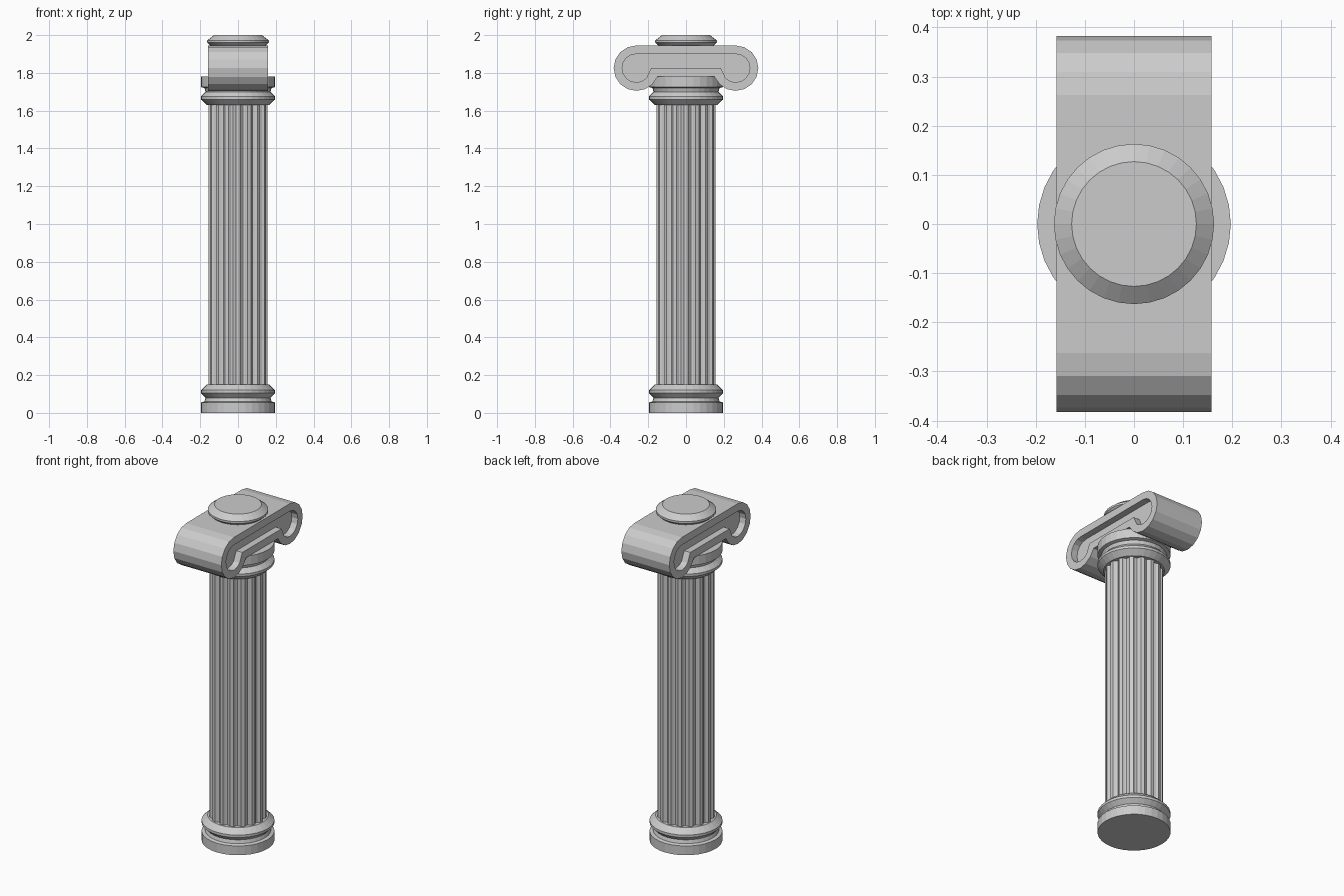
import bpy, bmesh
from math import sin, cos, pi, radians

if "Cube" in bpy.data.objects:
    bpy.data.objects.remove(bpy.data.objects["Cube"])

SEG = 32
FLUTES = 16


def finish(name, bm):
    bmesh.ops.recalc_face_normals(bm, faces=bm.faces[:])
    me = bpy.data.meshes.new(name)
    bm.to_mesh(me)
    bm.free()
    ob = bpy.data.objects.new(name, me)
    bpy.context.collection.objects.link(ob)
    return ob


def skin(name, loops):
    """Join equal-length point loops with quads and cap both ends."""
    bm = bmesh.new()
    rings = [[bm.verts.new(p) for p in loop] for loop in loops]
    n = len(rings[0])
    for a, b in zip(rings, rings[1:]):
        for i in range(n):
            j = (i + 1) % n
            bm.faces.new((a[i], a[j], b[j], b[i]))
    bm.faces.new(rings[0])
    bm.faces.new(rings[-1])
    return finish(name, bm)


def lathe(name, profile):
    return skin(name, [[(r * cos(2 * pi * i / SEG), r * sin(2 * pi * i / SEG), z)
                        for i in range(SEG)] for r, z in profile])


# Base moulding: plinth disc, neck and rounded ring; the capital mirrors it
moulding = [(0.197, 0.0), (0.197, 0.055), (0.178, 0.06), (0.172, 0.08),
            (0.197, 0.105), (0.197, 0.12), (0.165, 0.15)]
lathe("base", moulding)
lathe("capital_ring", [(r, 1.78 - z) for r, z in moulding])

# Fluted shaft: narrow ridges with wide hollow grooves
section = []
flute = [(-0.5, 0.156), (-0.15, 0.156), (0.0, 0.145), (0.175, 0.14), (0.35, 0.145)]
for k in range(FLUTES):
    for f, r in flute:
        a = 2 * pi * (k + f + 0.325) / FLUTES
        section.append((r * cos(a), r * sin(a)))
skin("fluted_shaft", [[(x, y, z) for x, y in section] for z in (0.14, 1.64)])


# Scroll block with a recessed panel on each side
def scroll_outline(radius, inner_y, inner_z):
    half = []
    for i in range(11):
        a = radians(90 - 22.5 * i)
        half.append((0.263 + radius * cos(a), 1.825 + radius * sin(a)))
    half.append((inner_y, inner_z))
    return half + [(-y, z) for y, z in reversed(half)]


outer = scroll_outline(0.12, 0.15, 1.78)
inner = scroll_outline(0.075, 0.185, 1.825)
steps = [(inner, -0.118), (inner, -0.158), (outer, -0.158),
         (outer, 0.158), (inner, 0.158), (inner, 0.118)]
skin("scroll_block", [[(x, y, z) for y, z in line] for line, x in steps])

# Top cap
lathe("top_cap", [(0.14, 1.94), (0.163, 1.96), (0.163, 1.972), (0.127, 2.0)])
